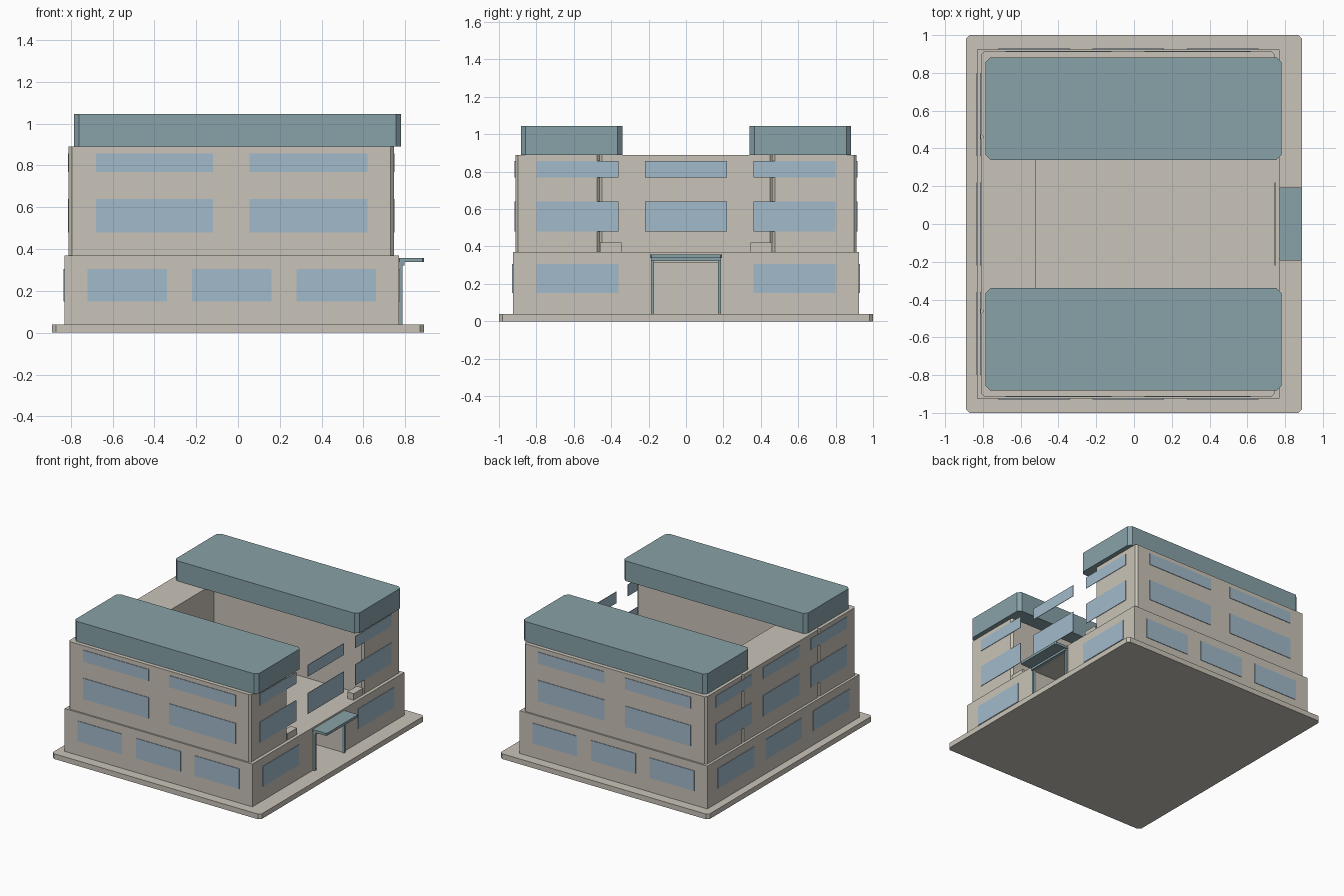
import bpy
import bmesh

cube = bpy.data.objects.get("Cube")
if cube:
    bpy.data.objects.remove(cube, do_unlink=True)


def material(name, rgb):
    m = bpy.data.materials.new(name)
    m.use_nodes = True
    m.diffuse_color = (*rgb, 1)
    m.node_tree.nodes["Principled BSDF"].inputs["Base Color"].default_value = (*rgb, 1)
    return m


STONE = material("warm_stone", (0.584, 0.552, 0.479))
TEAL = material("roof_teal", (0.246, 0.361, 0.392))
GLASS = material("window_blue", (0.361, 0.491, 0.591))


def box(name, xs, ys, zs, mat, chamfer=0):
    """Box from its extents, with optional chamfers on the upright edges."""
    bm = bmesh.new()
    bmesh.ops.create_cube(bm, size=1)
    for v in bm.verts:
        v.co = [min(r) if c < 0 else max(r) for c, r in zip(v.co, (xs, ys, zs))]
    if chamfer:
        upright = [e for e in bm.edges
                   if abs(e.verts[0].co.z - e.verts[1].co.z) > 1e-4]
        bmesh.ops.bevel(bm, geom=upright, offset=chamfer, segments=1,
                        affect='EDGES', profile=0.5)
    me = bpy.data.meshes.new(name)
    bm.to_mesh(me)
    bm.free()
    me.materials.append(mat)
    ob = bpy.data.objects.new(name, me)
    bpy.context.collection.objects.link(ob)
    return ob


# Base slab
box("base_slab", (-0.89, 0.89), (-1, 1), (0, 0.04), STONE, 0.02)

# Ground storey with a recessed doorway
ground = box("ground_storey", (-0.83, 0.77), (-0.925, 0.925), (0.04, 0.37), STONE)
cutter = box("doorway_cutter", (0.27, 0.9), (-0.175, 0.175), (0.03, 0.315), STONE)
cutter.hide_render = True
cut = ground.modifiers.new("doorway", 'BOOLEAN')
cut.operation = 'DIFFERENCE'
cut.solver = 'EXACT'
cut.object = cutter
bpy.context.view_layer.update()
carved = bpy.data.meshes.new_from_object(
    ground.evaluated_get(bpy.context.evaluated_depsgraph_get()))
ground.modifiers.clear()
ground.data = carved
bpy.data.objects.remove(cutter, do_unlink=True)

# Upper storey: a rear block joining two wings around an open terrace
box("rear_block", (-0.81, -0.52), (-0.46, 0.46), (0.37, 0.89), STONE, 0.012)
for s, side in ((-1, "front"), (1, "back")):
    box(side + "_wing", (-0.81, 0.745), (s * 0.46, s * 0.912), (0.37, 0.89), STONE, 0.015)
    box(side + "_roof", (-0.785, 0.78), (s * 0.34, s * 0.882), (0.89, 1.045), TEAL, 0.025)
    box(side + "_terrace_curb", (0.69, 0.745), (s * 0.345, s * 0.46), (0.37, 0.42), STONE)
    box(side + "_door_post", (0.768, 0.787), (s * 0.17, s * 0.188), (0.04, 0.325), TEAL)

# Entrance canopy and the beam beneath it
box("canopy", (0.765, 0.89), (-0.193, 0.193), (0.338, 0.357), TEAL, 0.008)
box("canopy_beam", (0.768, 0.797), (-0.188, 0.188), (0.322, 0.338), TEAL)

# Window bands
LOW, MID, HIGH = (0.15, 0.305), (0.48, 0.64), (0.768, 0.857)
T = 0.004
for s, side in ((-1, "front"), (1, "back")):
    for xs in ((-0.72, -0.34), (-0.22, 0.16), (0.28, 0.66)):
        box(side + "_ground_window", xs, (s * 0.92, s * (0.925 + T)), LOW, GLASS)
    for zs in (MID, HIGH):
        for xs in ((-0.68, -0.12), (0.055, 0.62)):
            box(side + "_upper_window", xs, (s * 0.908, s * (0.912 + T)), zs, GLASS)

for side, x_low, x_up, s in (("left", 0.77, 0.745, 1), ("right", -0.83, -0.81, -1)):
    for ys in ((-0.8, -0.36), (-0.22, 0.22), (0.36, 0.8)):
        # The doorway takes the middle bay on the entrance side
        if s < 0 or ys[0] * ys[1] > 0:
            box(side + "_ground_window", (x_low - s * T, x_low + s * T), ys, LOW, GLASS)
        for zs in (MID, HIGH):
            box(side + "_upper_window", (x_up, x_up + s * T), ys, zs, GLASS)
